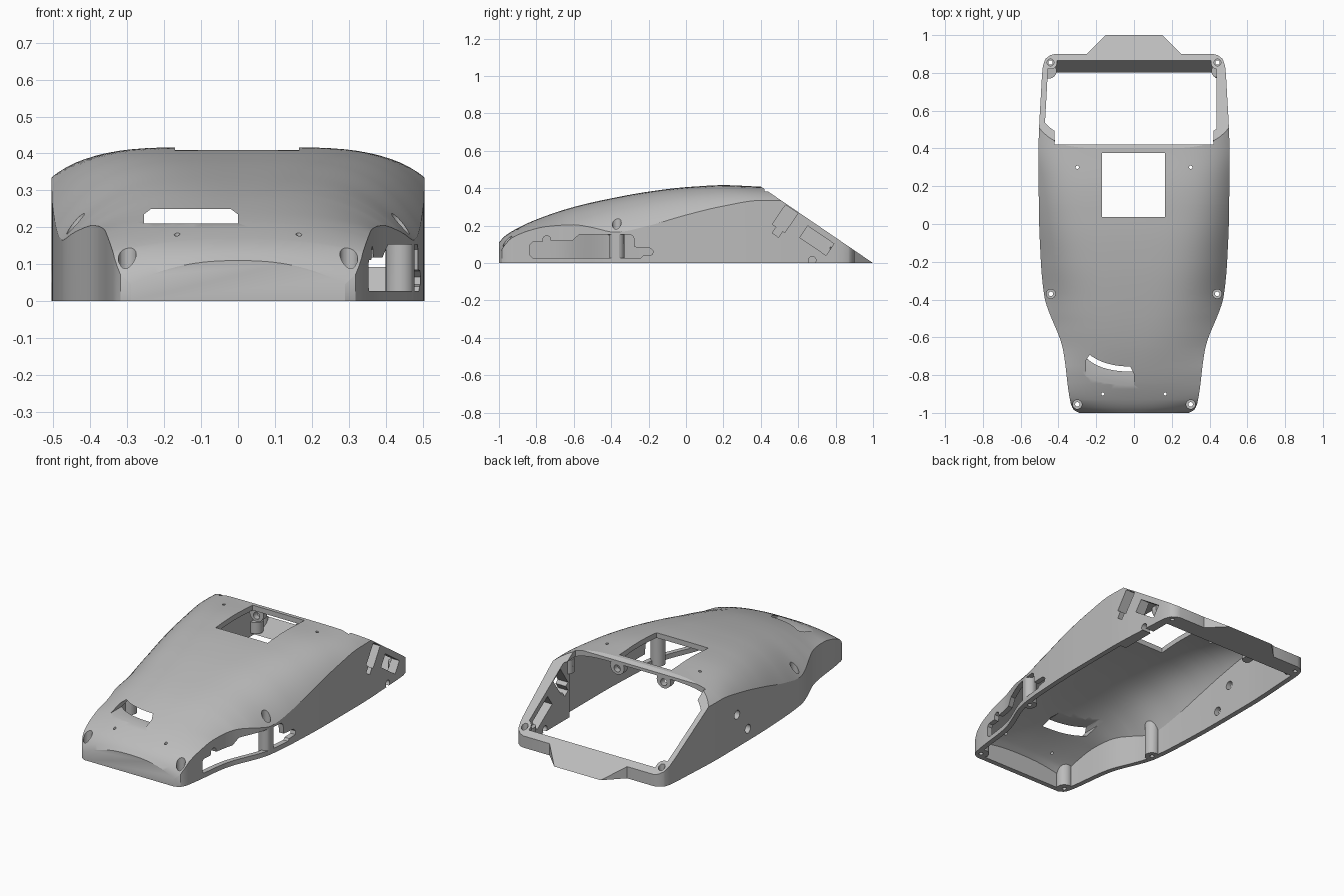
import bpy, bmesh, math

if "Cube" in bpy.data.objects:
    bpy.data.objects.remove(bpy.data.objects["Cube"])

grey = bpy.data.materials.new("plain grey")
grey.use_nodes = True
grey.diffuse_color = (0.5, 0.5, 0.5, 1)
grey.node_tree.nodes["Principled BSDF"].inputs["Base Color"].default_value = (0.5, 0.5, 0.5, 1)

# Body stations along y: (y, half width), (y, side edge height), (y, crown height)
WIDTH = [(-1, .29), (-.985, .318), (-.95, .335), (-.66, .377), (-.38, .475), (-.2, .493),
         (.1, .504), (.4, .505), (.7, .492), (.84, .482), (.875, .468), (.893, .445), (.9, .42)]
EDGE = [(-1, .045), (-.97, .095), (-.93, .135), (-.85, .17), (-.75, .195), (-.6, .205),
        (-.5, .19), (-.38, .165), (-.2, .2), (0, .257), (.2, .305), (.4, .335), (.9, .33)]
CROWN = [(-1, .11), (-.97, .143), (-.9, .187), (-.8, .233), (-.6, .3), (-.4, .346),
         (-.2, .382), (0, .406), (.2, .417), (.4, .409), (.9, .4)]


def curve(table, y):
    """Smooth monotone interpolation through a table."""
    n = len(table)
    sec = [(table[i + 1][1] - table[i][1]) / (table[i + 1][0] - table[i][0]) for i in range(n - 1)]

    def tangent(i):
        if i == 0 or i == n - 1:
            return sec[min(i, n - 2)]
        a, b = sec[i - 1], sec[i]
        return 2 * a * b / (a + b) if a * b > 0 else 0

    i = max(k for k in range(n - 1) if k == 0 or table[k][0] <= y)
    (y0, v0), (y1, v1) = table[i], table[i + 1]
    h = y1 - y0
    t = (y - y0) / h
    return ((2 * t**3 - 3 * t**2 + 1) * v0 + (t**3 - 2 * t**2 + t) * h * tangent(i)
            + (3 * t**2 - 2 * t**3) * v1 + (t**3 - t**2) * h * tangent(i + 1))


def finish(name, bm):
    bmesh.ops.recalc_face_normals(bm, faces=bm.faces)
    mesh = bpy.data.meshes.new(name)
    bm.to_mesh(mesh)
    bm.free()
    obj = bpy.data.objects.new(name, mesh)
    bpy.context.collection.objects.link(obj)
    mesh.materials.append(grey)
    return obj


def loft(name, ys, inset, floor, segments=36):
    """Domed body: straight sides up to the edge line, then a crowned roof."""
    bm = bmesh.new()
    rings = []
    for y in ys:
        w = curve(WIDTH, y) - inset
        top = curve(CROWN, y) - inset
        edge = min(curve(EDGE, y) - inset * .6, top - .01)
        power = 2.4 + 3.2 * min(1, max(0, (y + .75) / 1.05))
        pts = [(-w, floor)]
        for k in range(segments + 1):
            u = -math.cos(math.pi * k / segments)
            pts.append((w * u, top - (top - edge) * abs(u) ** power))
        pts.append((w, floor))
        rings.append([bm.verts.new((x, y, z)) for x, z in pts])
    for a, b in zip(rings, rings[1:]):
        for k in range(len(a)):
            j = (k + 1) % len(a)
            bm.faces.new((a[k], a[j], b[j], b[k]))
    bm.faces.new(rings[0])
    bm.faces.new(rings[-1])
    return finish(name, bm)


def prism(axis, pts, a, b):
    """Polygon extruded along an axis from a to b."""
    place = {"x": lambda p, d: (d, p[0], p[1]),
             "y": lambda p, d: (p[0], d, p[1]),
             "z": lambda p, d: (p[0], p[1], d)}[axis]
    bm = bmesh.new()
    lo, hi = [[bm.verts.new(place(p, d)) for p in pts] for d in (a, b)]
    bm.faces.new(lo)
    bm.faces.new(hi)
    for k in range(len(pts)):
        j = (k + 1) % len(pts)
        bm.faces.new((lo[k], lo[j], hi[j], hi[k]))
    return finish("helper", bm)


def circle(cx, cy, r, n=24):
    return [(cx + r * math.cos(2 * math.pi * k / n), cy + r * math.sin(2 * math.pi * k / n))
            for k in range(n)]


def rect(x0, x1, y0, y1):
    return [(x0, y0), (x1, y0), (x1, y1), (x0, y1)]


def tilted(cx, cy, length, width, angle):
    c, s = math.cos(angle), math.sin(angle)
    return [(cx + c * u - s * v, cy + s * u + c * v)
            for u, v in rect(-length / 2, length / 2, -width / 2, width / 2)]


def combine(obj, tool, operation):
    mod = obj.modifiers.new("cut", "BOOLEAN")
    mod.operation = operation
    mod.solver = "EXACT"
    mod.object = tool
    bpy.context.view_layer.objects.active = obj
    bpy.ops.object.modifier_apply(modifier=mod.name)
    bpy.data.objects.remove(tool)


def cut(obj, *args):
    combine(obj, prism(*args), "DIFFERENCE")


def stations(first, last):
    ys = {first, last} | {first + (last - first) * k / 60 for k in range(61)}
    ys |= {y for y, _ in WIDTH + EDGE if first < y < last}
    out = []
    for y in sorted(ys):
        if not out or y - out[-1] > .004:
            out.append(y)
    out[-1] = last
    return out


# Outer body with rear tongue, trimmed along the sloping rear plane
shell = loft("body_shell", stations(-1, .9), 0, 0)
combine(shell, prism("z", [(-.28, .86), (.28, .86), (.25, .9), (.15, 1), (-.15, 1), (-.25, .9)],
                     0, .16), "UNION")
SLOPE = .682
cut(shell, "x", [(.3, .7 * SLOPE), (1.1, -.1 * SLOPE), (1.1, .8), (.3, .8)], -1, 1)

# Hollow interior, ending square to the sloping plane
void = loft("interior", stations(-.97, .885), .03, -.05)
cut(void, "x", [(1.147, .505), (.696, -.156), (1.5, -.156), (1.5, .505)], -1, 1)

# Long side slot
slot = [(-.82, .028), (-.833, .04), (-.833, .1), (-.82, .112), (-.768, .112), (-.762, .14),
        (-.745, .148), (-.728, .14), (-.722, .118), (-.61, .118), (-.57, .153), (-.295, .153),
        (-.28, .14), (-.275, .085), (-.195, .082), (-.175, .065), (-.18, .045), (-.23, .04),
        (-.24, .028)]
combine(void, prism("x", slot, .31, .6), "UNION")

# Screw posts, lugs and thickened wall kept solid inside
SCREWS = [(.3, -.955, .045), (.44, -.37, .04), (.442, .855, .035)]
for side in (-1, 1):
    for x, y, r in SCREWS:
        cut(void, "z", circle(side * x, y, r), -.2, .6)
    cut(void, "z", circle(side * .45, .81, .04), .02, .085)
    cut(void, "z", circle(side * .452, .44, .033), .26, .34)
    cut(void, "y", circle(side * .15, .36, .045), .385, .42)
cut(void, "x", rect(.45, .9, -.2, .6), .437, .7)
combine(shell, void, "DIFFERENCE")

# Straight lip at the top of the rear opening
cut(shell, "z", rect(-.42, .42, .42, .55), .3, .6)

# Display opening and front slot
cut(shell, "z", rect(-.17, .165, .037, .377), .25, .6)
cut(shell, "y", [(-.255, .21), (0, .21), (0, .235), (-.02, .25), (-.235, .25), (-.255, .235)],
    -1.1, -.5)

# Counterbored screw holes and small round holes
for side in (-1, 1):
    for x, y, _ in SCREWS:
        cut(shell, "z", circle(side * x, y, .024 if y < 0 else .018), .04, .6)
        cut(shell, "z", circle(side * x, y, .012), -.1, .1)
    cut(shell, "z", circle(side * .165, -.9, .008, 12), .1, .6)
    cut(shell, "z", circle(side * .3, .3, .009, 12), .25, .6)
    cut(shell, "y", circle(side * .15, .35, .02), .37, .44)

# Connector openings on the left wall
tilt = -math.atan(SLOPE)
cut(shell, "x", tilted(.53, .237, .08, .125, tilt), .38, .6)
cut(shell, "x", tilted(.492, .17, .04, .05, tilt), .38, .6)
cut(shell, "x", tilted(.7, .12, .17, .075, tilt), .38, .6)
cut(shell, "x", circle(.675, .016, .02), .38, .6)

# Round holes on the right wall
for y, z in ((.25, .19), (.15, .07)):
    cut(shell, "x", circle(y, z, .025), -.6, -.4)

bpy.ops.object.select_all(action="DESELECT")
shell.select_set(True)
bpy.context.view_layer.objects.active = shell
bpy.ops.object.shade_smooth_by_angle(angle=math.radians(28))
